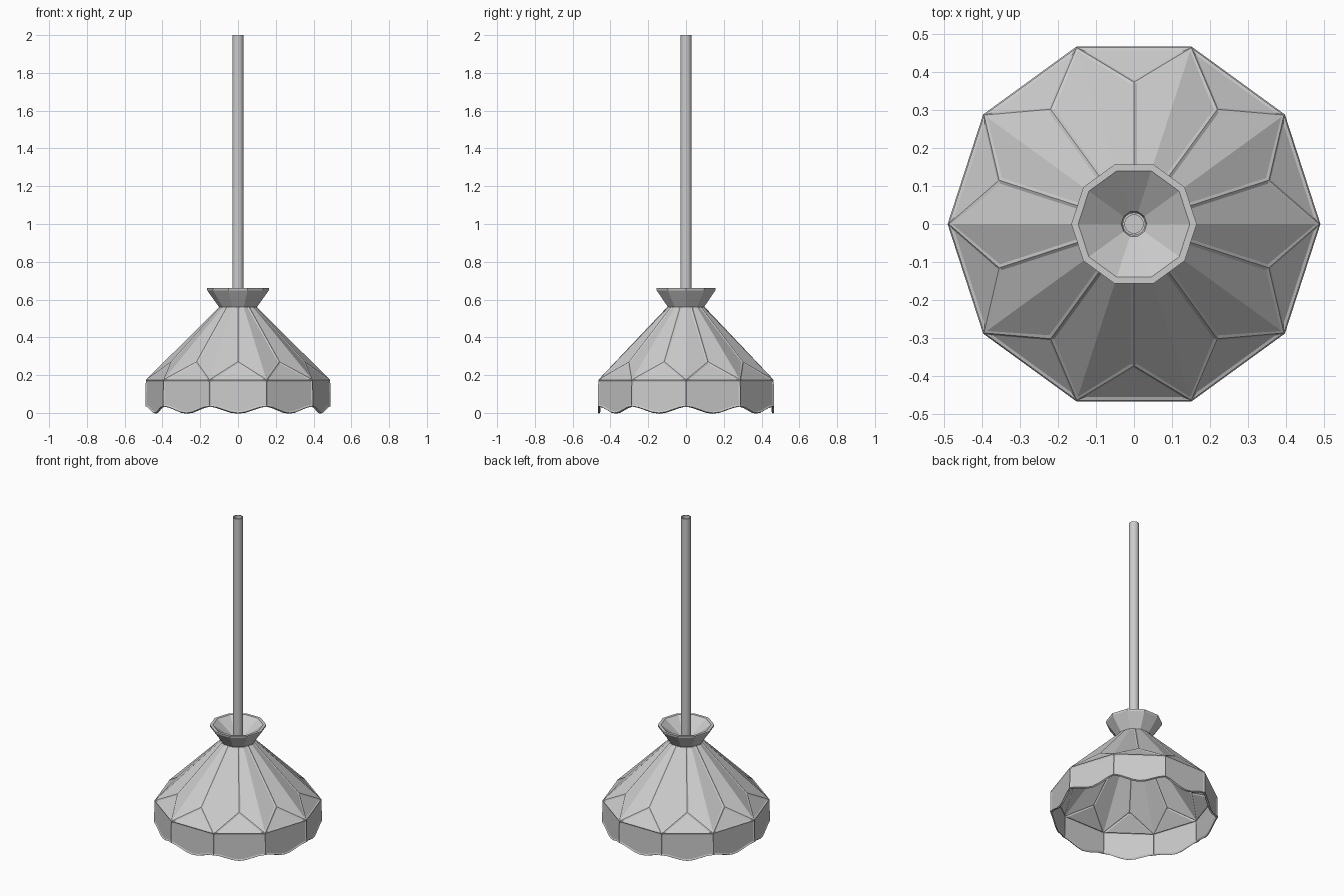
import bpy, bmesh
from math import cos, sin, pi, radians

if "Cube" in bpy.data.objects:
    bpy.data.objects.remove(bpy.data.objects["Cube"])

SIDES = 10
R_RIM, Z_RIM = 0.488, 0.175      # shoulder between skirt and slope
R_NECK, Z_NECK = 0.10, 0.565


def polar(r, k, z):
    """Point at k panel steps around the axis."""
    a = 2 * pi * k / SIDES
    return (r * cos(a), r * sin(a), z)


def add_object(name, bm):
    bmesh.ops.remove_doubles(bm, verts=bm.verts, dist=1e-5)
    me = bpy.data.meshes.new(name)
    bm.to_mesh(me)
    bm.free()
    ob = bpy.data.objects.new(name, me)
    bpy.context.collection.objects.link(ob)
    return ob


def lathe(name, profile, sides, smooth=None):
    """Revolve (radius, z) points about z; a zero radius closes the end."""
    bm = bmesh.new()
    for (r0, z0), (r1, z1) in zip(profile, profile[1:]):
        for i in range(sides):
            a, b = 2 * pi * i / sides, 2 * pi * (i + 1) / sides
            pts = [(r0 * cos(a), r0 * sin(a), z0), (r0 * cos(b), r0 * sin(b), z0),
                   (r1 * cos(b), r1 * sin(b), z1), (r1 * cos(a), r1 * sin(a), z1)]
            if r0 == 0:
                pts.pop(0)
            elif r1 == 0:
                pts.pop()
            bm.faces.new([bm.verts.new(p) for p in pts])
    ob = add_object(name, bm)
    if smooth:
        bpy.ops.object.select_all(action='DESELECT')
        bpy.context.view_layer.objects.active = ob
        ob.select_set(True)
        bpy.ops.object.shade_smooth_by_angle(angle=radians(smooth))
    return ob


# Shade: ten-sided, with scalloped skirt, triangles and kite panes
bm = bmesh.new()
verts = {}


def vert(p):
    key = tuple(round(c, 5) for c in p)
    if key not in verts:
        verts[key] = bm.verts.new(p)
    return verts[key]


def face(*pts):
    return bm.faces.new([vert(p) for p in pts])


mid = cos(pi / SIDES)             # radius factor at a panel's middle
t = 0.246                         # height fraction of the kite side points
r_node = (R_RIM + (R_NECK - R_RIM) * t) * mid
z_node = Z_RIM + (Z_NECK - Z_RIM) * t
STEPS = 8
panes = []
for i in range(SIDES):
    k = i % SIDES
    n = (i + 1) % SIDES
    rim0, rim1 = polar(R_RIM, k, Z_RIM), polar(R_RIM, n, Z_RIM)
    low0, low1 = polar(R_RIM + .003, k, 0), polar(R_RIM + .003, n, 0)
    scallop = []
    for s in range(STEPS + 1):
        f = s / STEPS
        z = 0.018 + 0.018 * cos(2 * pi * f)
        scallop.append((low0[0] + (low1[0] - low0[0]) * f,
                        low0[1] + (low1[1] - low0[1]) * f, z))
    panes.append([face(*scallop, rim1, rim0)])
    # lower triangle
    panes.append([face(rim0, rim1, polar(r_node, k + .5, z_node))])
    # kite folded over the corner ridge
    left, right = (k - .5) % SIDES, k + .5
    neck = polar(R_NECK, k, Z_NECK)
    panes.append([
        face(rim0, polar(r_node, right, z_node),
             polar(R_NECK * mid, right, Z_NECK), neck),
        face(rim0, neck, polar(R_NECK * mid, left, Z_NECK),
             polar(r_node, left, z_node))])
bm.normal_update()
# slightly sunken panes leave raised seams between them
for pane in panes:
    bmesh.ops.inset_region(bm, faces=pane, thickness=0.008, depth=-0.004,
                           use_boundary=True, use_even_offset=True)
shade = add_object("shade", bm)
solid = shade.modifiers.new("thickness", 'SOLIDIFY')
solid.thickness = 0.010
solid.offset = -1

# Flared collar with hollow funnel
lathe("collar", [(0.03, 0.56), (0.10, 0.56), (0.163, 0.648), (0.165, 0.66),
                 (0.147, 0.66), (0.034, 0.575), (0.03, 0.56)], SIDES)

# Hanging tube with an open top
lathe("hanging_tube", [(0, 0.555), (0.03, 0.555), (0.03, 2.0), (0.024, 2.0),
                       (0.024, 1.96), (0, 1.96)], 24, smooth=30)
